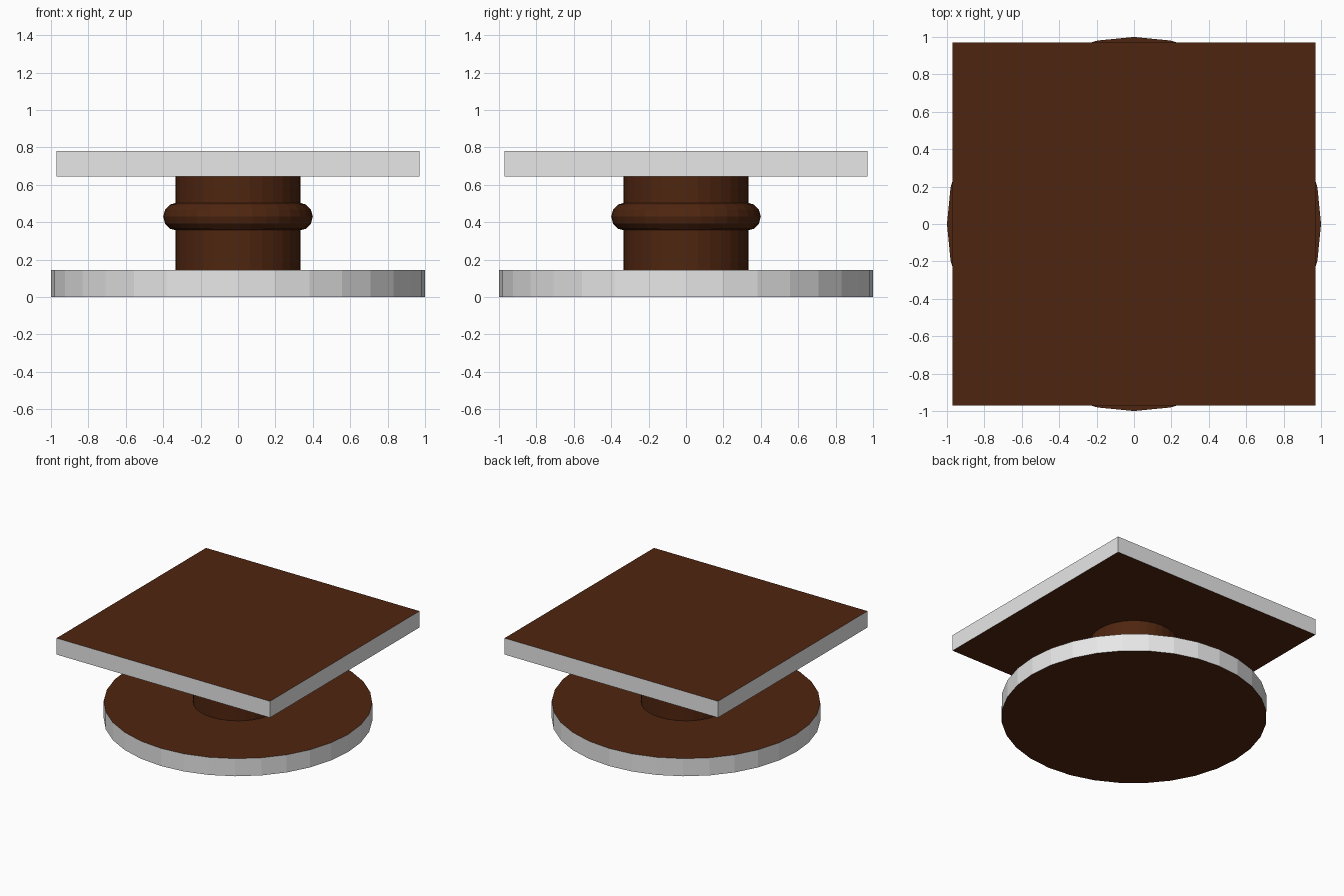
import bpy, bmesh, math
from mathutils import Matrix

if "Cube" in bpy.data.objects:
    bpy.data.objects.remove(bpy.data.objects["Cube"])


def material(name, rgb):
    m = bpy.data.materials.new(name)
    m.diffuse_color = (*rgb, 1.0)
    m.use_nodes = True
    m.node_tree.nodes["Principled BSDF"].inputs["Base Color"].default_value = m.diffuse_color
    return m


brown = material("dark brown", (0.078, 0.0185, 0.005))
grey = material("light grey", (0.8, 0.8, 0.8))


def finish(bm, name, grey_sides=False):
    bmesh.ops.recalc_face_normals(bm, faces=bm.faces)
    bm.normal_update()
    if grey_sides:
        for f in bm.faces:
            f.material_index = 1 if abs(f.normal.z) < 0.5 else 0
    me = bpy.data.meshes.new(name)
    bm.to_mesh(me)
    bm.free()
    me.materials.append(brown)
    me.materials.append(grey)
    ob = bpy.data.objects.new(name, me)
    bpy.context.collection.objects.link(ob)
    return ob


def cylinder(name, r, z0, z1, grey_sides=False):
    bm = bmesh.new()
    bmesh.ops.create_cone(bm, cap_ends=True, segments=32, radius1=r, radius2=r,
                          depth=z1 - z0,
                          matrix=Matrix.Translation((0, 0, (z0 + z1) / 2)))
    return finish(bm, name, grey_sides)


# Round foot and central column
cylinder("round_base", 1.0, 0.0, 0.145, True)
cylinder("column", 0.335, 0.145, 0.645)

# Square top plate
bm = bmesh.new()
bmesh.ops.create_cube(bm, size=1, matrix=Matrix.Translation((0, 0, 0.7125))
                      @ Matrix.Diagonal((1.94, 1.94, 0.135, 1)))
finish(bm, "top_plate", True)

# Rounded collar around the column
bm = bmesh.new()
n, k = 32, 12
rings = []
for i in range(n):
    a = math.tau * i / n
    ring = []
    for j in range(k):
        b = math.tau * j / k
        r = 0.325 + 0.075 * math.cos(b)
        ring.append(bm.verts.new((r * math.cos(a), r * math.sin(a),
                                  0.43 + 0.075 * math.sin(b))))
    rings.append(ring)
for i in range(n):
    p, q = rings[i], rings[(i + 1) % n]
    for j in range(k):
        bm.faces.new((p[j], q[j], q[(j + 1) % k], p[(j + 1) % k]))
finish(bm, "collar")
